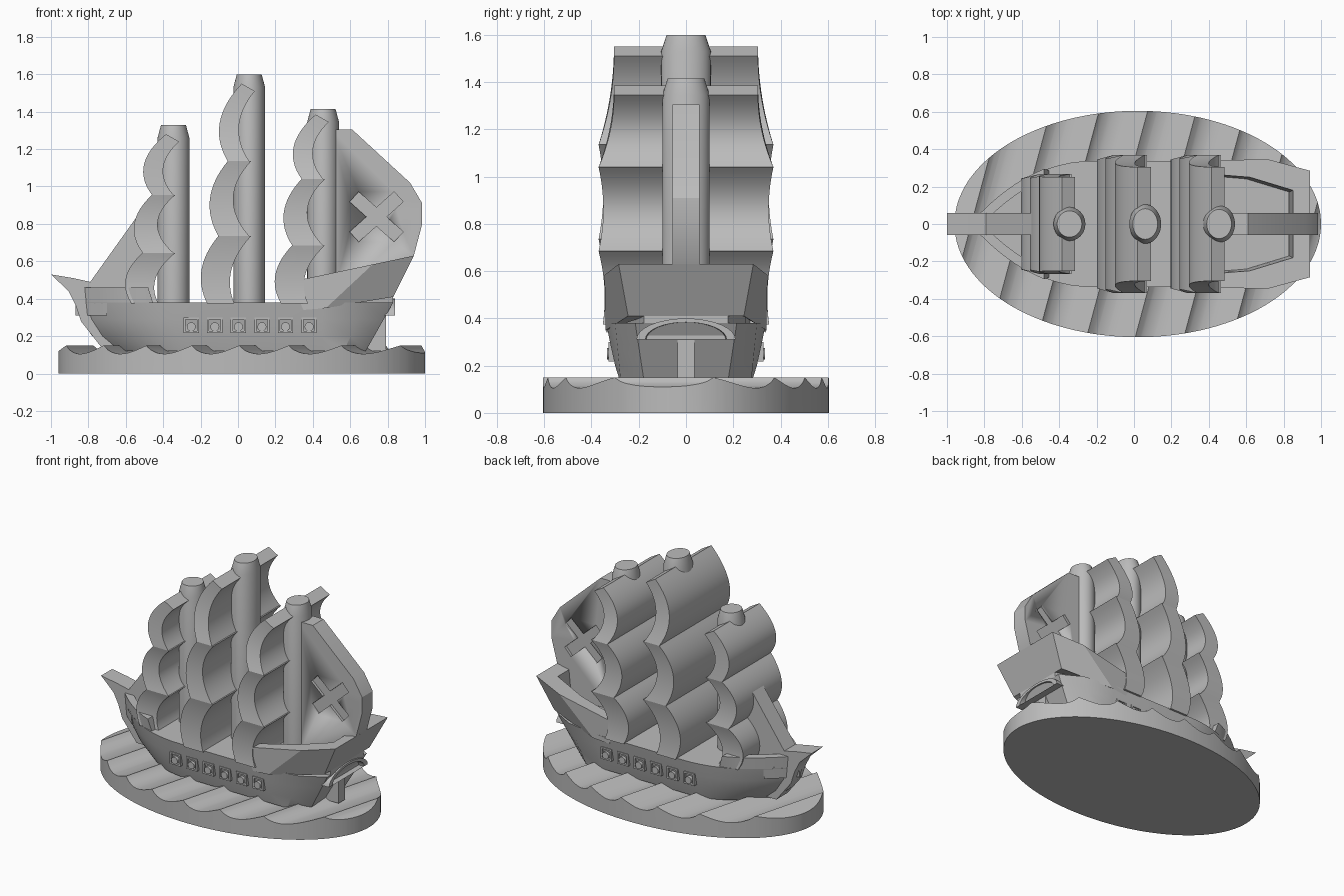
import bpy, bmesh, math
from mathutils import Vector, Matrix

cube = bpy.data.objects.get("Cube")
if cube:
    bpy.data.objects.remove(cube, do_unlink=True)

grey = bpy.data.materials.new("plain_grey")
grey.use_nodes = True
grey.diffuse_color = (0.5, 0.5, 0.5, 1)
grey.node_tree.nodes["Principled BSDF"].inputs["Base Color"].default_value = (0.5, 0.5, 0.5, 1)


def loft(name, rings, angle=30):
    """Skin closed rings of equal length and cap both ends."""
    bm = bmesh.new()
    vs = [[bm.verts.new(p) for p in ring] for ring in rings]
    n = len(vs[0])
    for a, b in zip(vs, vs[1:]):
        for i in range(n):
            j = (i + 1) % n
            bm.faces.new((a[i], a[j], b[j], b[i]))
    bm.faces.new(vs[0])
    bm.faces.new(vs[-1])
    bmesh.ops.recalc_face_normals(bm, faces=bm.faces)
    mesh = bpy.data.meshes.new(name)
    bm.to_mesh(mesh)
    bm.free()
    mesh.materials.append(grey)
    ob = bpy.data.objects.new(name, mesh)
    bpy.context.collection.objects.link(ob)
    bpy.ops.object.select_all(action='DESELECT')
    ob.select_set(True)
    bpy.context.view_layer.objects.active = ob
    bpy.ops.object.shade_smooth_by_angle(angle=math.radians(angle))
    return ob


def plate(name, outline, half):
    """Flat plate drawn in x and z, centred on y = 0."""
    return loft(name, [[(x, y, z) for x, z in outline] for y in (-half, half)])


def mix(a, b, t):
    return a + (b - a) * t


# Sea base: slanted waves with sharp crests, trimmed to an ellipse
A, B, SLANT, WAVE, CREST = 0.98, 0.605, 0.27, 0.26, -0.63
reach = math.hypot(A, SLANT * B) - 1e-4
us = {round(CREST + WAVE * i / 10, 4) for i in range(-20, 70)}
us = {u for u in us if abs(u) < reach - 0.01}
us |= {-reach * math.cos(math.pi * i / 50) for i in range(51)}
rings = []
for u in sorted(us):
    qa = (SLANT / A) ** 2 + 1 / B ** 2
    qb = 2 * u * SLANT / A ** 2
    root = math.sqrt(max(qb * qb - 4 * qa * ((u / A) ** 2 - 1), 0))
    y0, y1 = (-qb - root) / (2 * qa), (-qb + root) / (2 * qa)
    t = ((u - CREST) / WAVE) % 1
    z = 0.15 - 0.045 * math.sin(math.pi * t ** 0.75)
    x0, x1 = u + SLANT * y0 + 0.02, u + SLANT * y1 + 0.02
    rings.append([(x0, y0, 0), (x0, y0, z), (x1, y1, z), (x1, y1, 0)])
loft("sea_base", rings)


# Hull: waterlines from keel to deck
def bow_curve(xb, width, x_end, n=14):
    pts = []
    for i in range(n + 1):
        x = mix(xb, x_end, (i / n) ** 1.5)
        s = min((x - xb) / (-0.2 - xb), 1)
        pts.append((x, max(width * (1 - (1 - s) ** 2.2), 0.015)))
    return pts


rings = []
for z, xb, w in ((0.12, -0.68, 0.275), (0.2, -0.78, 0.3), (0.29, -0.84, 0.32), (0.38, -0.87, 0.338)):
    k = (z - 0.15) / 0.23
    half = bow_curve(xb, w, -0.2) + [(0.45, w), (mix(0.58, 0.68, k), mix(0.278, 0.3, k)),
                                     (mix(0.7, 0.83, k), mix(0.18, 0.215, k))]
    rings.append([(x, y, z) for x, y in half] + [(x, -y, z) for x, y in reversed(half)])
loft("hull", rings)


# Bow rails wrapping round the stem
def bow_rail(name, x_end, lean, z0, z1, grow):
    outer = bow_curve(-0.87 - grow, 0.338 + grow, x_end)
    inner = bow_curve(-0.81, 0.29, x_end)
    cols = [(o, i, 1) for o, i in zip(outer, inner)]
    cols = [(o, i, -1) for o, i, _ in reversed(cols)] + cols
    rings = []
    for (ox, oy), (ix, iy), s in cols:
        shift = lean if ox > x_end - 0.001 else 0
        rings.append([(ox + shift, s * (oy - 0.008), z0), (ox, s * oy, z1),
                      (ix, s * iy, z1), (ix + shift, s * iy, z0)])
    loft(name, rings)


bow_rail("bow_rail", -0.48, 0.025, 0.38, 0.46, 0.006)
bow_rail("bow_lower_band", -0.7, 0.0, 0.31, 0.39, 0.0)

# Stem post and jib along the centreline
plate("stem_post", [(-1, 0.53), (-0.905, 0.44), (-0.87, 0.37), (-0.84, 0.28), (-0.73, 0.14),
                    (-0.6, 0.14), (-0.6, 0.47), (-0.79, 0.49), (-0.88, 0.51)], 0.06)
plate("jib_sail", [(-0.79, 0.49), (-0.54, 0.84), (-0.46, 0.84), (-0.46, 0.37), (-0.8, 0.37)], 0.06)

# Stern castle: sloping wall round an open deck
top_z = lambda x: 0.49 + 0.212 * (x - 0.28)
cols = []
for (tx, ty), low, (ix, iy) in (((0.28, 0.34), (0.35, 0.335, 0.34), (0.31, 0.275)),
                                ((0.72, 0.345), (0.47, 0.34, 0.35), (0.62, 0.25)),
                                ((0.94, 0.285), (0.83, 0.245, 0.41), (0.85, 0.18))):
    cols.append([low, (tx, ty, top_z(tx)), (ix, iy, top_z(ix)), (ix - 0.02, iy - 0.01, 0.41)])
flip = lambda col: [(x, -y, z) for x, y, z in col]
loft("stern_castle", cols + [flip(c) for c in reversed(cols)], 15)
floor = [c[3] for c in cols] + [flip(c)[3] for c in reversed(cols)]
loft("stern_deck", [[(x, y * 1.05, z + dz) for x, y, z in floor] for dz in (-0.03, 0.01)])

# Arched counter and rudder under the stern
arch = [(0.21 * math.cos(math.pi * i / 16), 0.31 + 0.09 * math.sin(math.pi * i / 16)) for i in range(17)]
loft("stern_arch", [[(x, y * k, 0.31 + (z - 0.31) * k) for y, z in arch]
                    for x, k in ((0.66, 1), (0.84, 1), (0.84, 0.82), (0.8, 0.8))])
plate("rudder", [(0.64, 0.12), (0.79, 0.12), (0.79, 0.32), (0.64, 0.32)], 0.035)

# Gun ports with cannon muzzles
for side, label in ((1, "left"), (-1, "right")):
    for i in range(6):
        px = -0.25 + 0.126 * i
        square = ((-1, -1), (1, -1), (1, 1), (-1, 1))
        loft(f"{label}_gun_port_{i + 1}",
             [[(px + a * h, side * y, 0.258 + b * h) for a, b in square]
              for y, h in ((0.27, 0.041), (0.328, 0.041), (0.328, 0.03), (0.308, 0.03))])
        circle = [(math.cos(a * math.pi / 8), math.sin(a * math.pi / 8)) for a in range(16)]
        loft(f"{label}_cannon_{i + 1}",
             [[(px + a * 0.024, side * y, 0.25 + b * 0.024) for a, b in circle] for y in (0.28, 0.335)])


# Masts with tapered caps, each carrying three billowing sails
def mast(name, mx, top, ry):
    rings = []
    for z, k in ((0.36, 1), (top - 0.07, 1), (top, 0.78)):
        rings.append([(mx + 0.085 * k * math.cos(a * math.pi / 20),
                       ry * k * math.sin(a * math.pi / 20), z) for a in range(40)])
    loft(name, rings, 25)


def sail(name, mx, z0, z1, front, back, width, dip, curl):
    rings, n = [], 16
    for i in range(n + 1):
        t = i / n
        bow = 4 * t * (1 - t)
        xf = mx + mix(front[0], front[1], t) - front[2] * bow
        xb = mx + mix(back[0], back[1], t) - back[2] * bow
        w = mix(width[0], width[1], t * t) - dip * bow
        z = mix(z0, z1, t)
        zb = z - curl * (1 - t)
        rings.append([(xf, -w, z), (xf, w, z), (xb, w, zb), (xb, -w, zb)])
    loft(name, rings, 35)


for label, mx, top, ry, size, levels in (
        ("fore", -0.345, 1.33, 0.09, 0.72, (1.28, 0.955, 0.645, 0.375)),
        ("main", 0.06, 1.6, 0.105, 1, (1.55, 1.135, 0.735, 0.375)),
        ("mizzen", 0.455, 1.415, 0.1, 1, (1.385, 1.04, 0.685, 0.375))):
    mast(label + "_mast", mx, top, ry)
    wide, narrow = 0.37 * size, mix(0.25, 0.305, (size - 0.72) / 0.28)
    sail(label + "_top_sail", mx, levels[0], levels[1], (-0.04, -0.115, 0.08),
         (0.03, 0.0, 0.07), (narrow, wide), 0.0, 0.04)
    sail(label + "_middle_sail", mx, levels[1], levels[2], (-0.115, -0.165, 0.07),
         (0.01, 0.0, 0.09), (wide, wide), 0.02, 0.0)
    sail(label + "_lower_sail", mx, levels[2], levels[3], (-0.165, -0.225, 0.06),
         (0.01, -0.08, 0.06), (wide, wide * 0.95), 0.02, 0.0)

# Aft sail with a diagonal cross sunk into both faces
aft = plate("aft_sail", [(0.5, 0.38), (0.8, 0.4), (0.94, 0.63), (0.985, 0.8), (0.985, 0.91),
                         (0.92, 1.02), (0.61, 1.305), (0.5, 1.305)], 0.058)
for side in (1, -1):
    for angle in (42, -42):
        turn = Matrix.Rotation(math.radians(angle), 4, 'Y')
        bar = [(-0.16, -0.036), (0.16, -0.036), (0.16, 0.036), (-0.16, 0.036)]
        cutter = loft("cross_cutter", [[Vector((0.74, 0, 0.838)) + turn @ Vector((x, side * y, z))
                                        for x, z in bar] for y in (0.04, 0.1)])
        cutter.hide_render = True
        cut = aft.modifiers.new("cross", 'BOOLEAN')
        cut.operation, cut.solver, cut.object = 'DIFFERENCE', 'EXACT', cutter
        bpy.context.view_layer.objects.active = aft
        bpy.ops.object.modifier_apply(modifier=cut.name)
        bpy.data.objects.remove(cutter, do_unlink=True)
